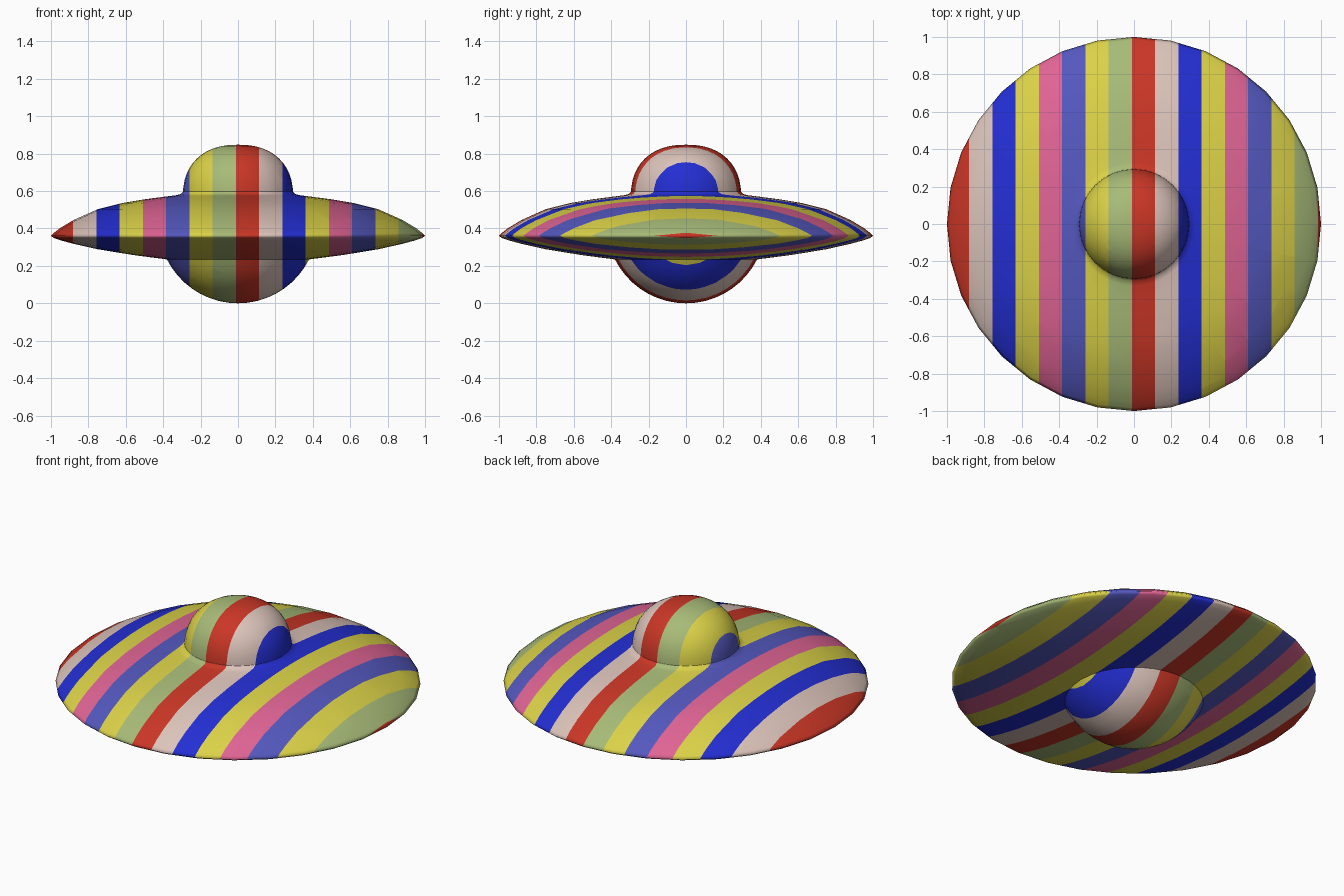
import bpy, bmesh, math

if "Cube" in bpy.data.objects:
    bpy.data.objects.remove(bpy.data.objects["Cube"])

SIDES = 32
FIRST_EDGE, STRIPE = -0.881, 0.1243   # first colour boundary and stripe width along x


def material(name, rgb):
    lin = [(c / 255 / 12.92) if c <= 10 else ((c / 255 + 0.055) / 1.055) ** 2.4 for c in rgb]
    m = bpy.data.materials.new(name)
    m.diffuse_color = (*lin, 1)
    m.use_nodes = True
    m.node_tree.nodes["Principled BSDF"].inputs["Base Color"].default_value = m.diffuse_color
    return m


MATS = [material(n, c) for n, c in (
    ("red", (202, 54, 38)),
    ("beige", (220, 196, 186)),
    ("bright blue", (35, 46, 210)),
    ("yellow", (219, 210, 72)),
    ("pink", (223, 100, 148)),
    ("slate blue", (84, 88, 190)),
    ("sage green", (168, 187, 120)))]
ORDER = [0, 1, 2, 3, 4, 5, 3, 6]      # repeating stripe sequence


def striped_lathe(name, profile):
    """Spin (radius, z) points, listed bottom to top, then cut and colour the stripes."""
    bm = bmesh.new()
    rings = []
    for r, z in profile:
        n = SIDES if r > 1e-4 else 1
        rings.append([bm.verts.new((r * math.cos(2 * math.pi * i / SIDES),
                                    r * math.sin(2 * math.pi * i / SIDES), z)) for i in range(n)])
    for a, b in zip(rings, rings[1:]):
        for i in range(SIDES):
            j = (i + 1) % SIDES
            quad = [a[i % len(a)], a[j % len(a)], b[j % len(b)], b[i % len(b)]]
            bm.faces.new(list(dict.fromkeys(quad)))
    for k in range(16):
        bmesh.ops.bisect_plane(bm, geom=bm.verts[:] + bm.edges[:] + bm.faces[:], dist=1e-5,
                               plane_co=(FIRST_EDGE + k * STRIPE, 0, 0), plane_no=(1, 0, 0))
    for f in bm.faces:
        f.smooth = True
        stripe = math.floor((f.calc_center_median().x - FIRST_EDGE) / STRIPE) + 1
        f.material_index = ORDER[stripe % 8]
    me = bpy.data.meshes.new(name)
    bm.to_mesh(me)
    bm.free()
    for m in MATS:
        me.materials.append(m)
    ob = bpy.data.objects.new(name, me)
    bpy.context.collection.objects.link(ob)
    return ob


# Round belly: part of a sphere
R, END = 0.425, math.asin(0.38 / 0.425)
belly = [(R * math.sin(END * i / 9), R - R * math.cos(END * i / 9)) for i in range(10)]
striped_lathe("belly", belly)

# Wide disc with a thin rounded rim
disc = [belly[-1], (0.56, 0.258), (0.75, 0.289), (0.88, 0.318), (0.95, 0.337), (0.985, 0.349),
        (1.0, 0.361), (0.985, 0.376), (0.95, 0.403), (0.88, 0.445), (0.75, 0.503),
        (0.62, 0.536), (0.5, 0.556), (0.4, 0.569), (0.33, 0.578), (0.305, 0.584), (0.294, 0.598)]
striped_lathe("disc", disc)

# Cabin dome: slightly boxy half ellipse
dome = [disc[-1]]
for i in range(1, 13):
    t = math.radians(7.5 * i)
    c, s = max(math.cos(t), 0), math.sin(t)
    p = (0.295 * c ** (2 / 2.3), 0.57 + 0.278 * s ** (2 / 2.3))
    if p[1] > 0.61:
        dome.append(p if i < 12 else (0, 0.848))
striped_lathe("dome", dome)
